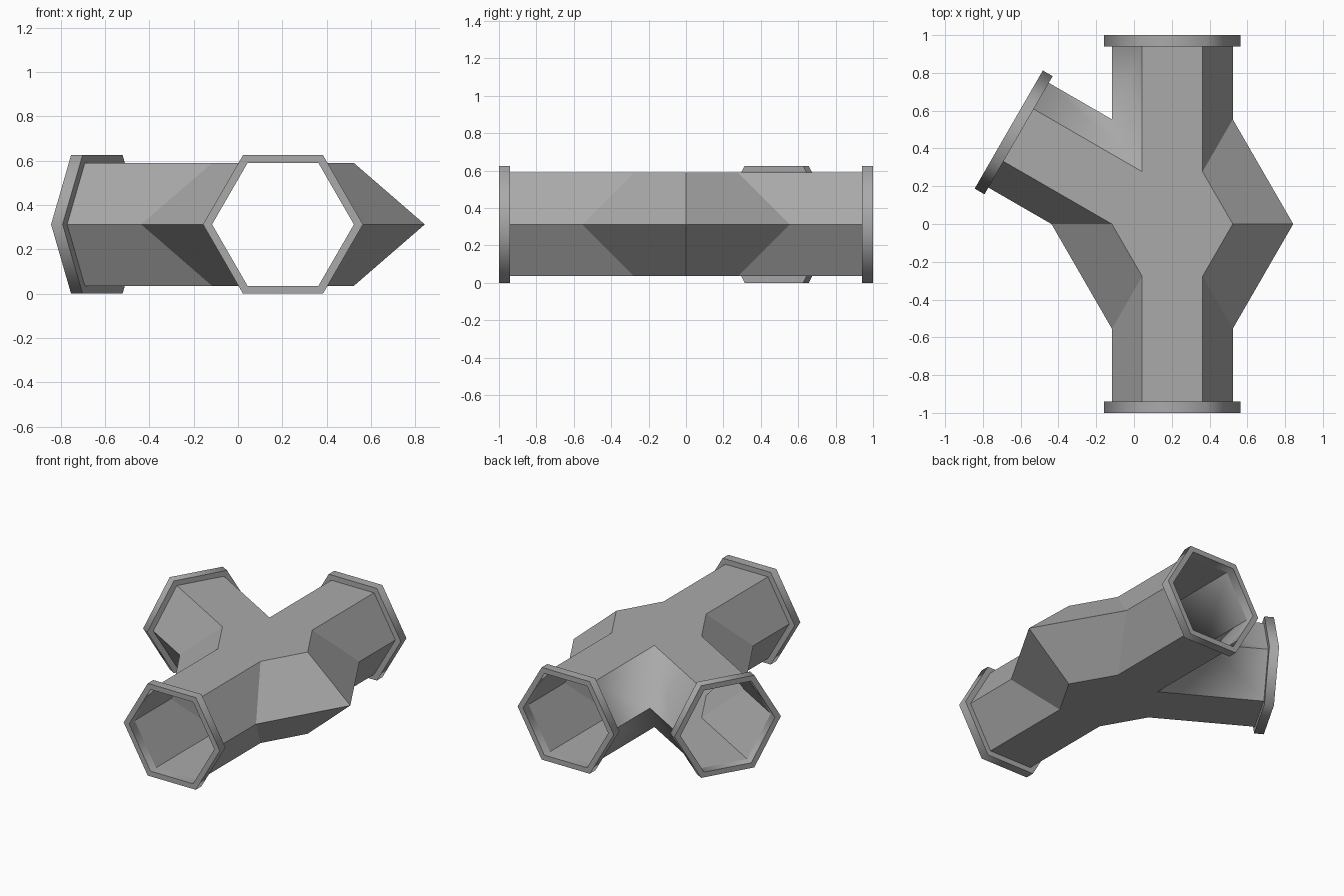
import bpy, bmesh
from math import radians, cos, sin
from mathutils import Vector

cube = bpy.data.objects.get("Cube")
if cube:
    bpy.data.objects.remove(cube, do_unlink=True)

R = 0.32                      # tube corner radius
APOTHEM = R * cos(radians(30))
RIM_R = 0.361                 # flange corner radius
RIM_BACK = 0.94               # where the flange begins along an arm
CENTRE = Vector((0.203, 0, RIM_R * cos(radians(30))))
OPEN_ARMS = (90, 150, 270)

grey = bpy.data.materials.new("grey")
grey.use_nodes = True
colour = (0.4, 0.4, 0.4, 1)
grey.diffuse_color = colour
grey.node_tree.nodes["Principled BSDF"].inputs["Base Color"].default_value = colour


def direction(deg):
    return Vector((cos(radians(deg)), sin(radians(deg)), 0))


def finish(name, bm):
    mesh = bpy.data.meshes.new(name)
    bm.to_mesh(mesh)
    bm.free()
    mesh.materials.append(grey)
    obj = bpy.data.objects.new(name, mesh)
    bpy.context.collection.objects.link(obj)
    return obj


def bridge(bm, a, b):
    n = len(a)
    return [bm.faces.new((a[i], a[(i + 1) % n], b[(i + 1) % n], b[i])) for i in range(n)]


# Pipe body: six-sided hub with open arms and closed sloping sides
bm = bmesh.new()
up = Vector((0, 0, APOTHEM))
top, mid, low = [], [], []
for k in range(6):
    d = direction(60 * k)
    top.append(bm.verts.new(CENTRE + d * R + up))
    mid.append(bm.verts.new(CENTRE + d * R * 2))
    low.append(bm.verts.new(CENTRE + d * R - up))
roof = bm.faces.new(top)
bm.faces.new(low[::-1])

for k in range(6):
    j = (k + 1) % 6
    angle = 60 * k + 30
    if angle in OPEN_ARMS:
        d = direction(angle)
        port = [top[k], mid[k], low[k], low[j], mid[j], top[j]]
        end = [bm.verts.new(v.co + d * (RIM_BACK - (v.co - CENTRE).dot(d))) for v in port]
        bridge(bm, port, end)
    else:
        bm.faces.new((top[k], mid[k], mid[j], top[j]))
        bm.faces.new((mid[k], low[k], low[j], mid[j]))

bmesh.ops.recalc_face_normals(bm, faces=bm.faces[:])
roof.normal_update()
if roof.normal.z < 0:
    bmesh.ops.reverse_faces(bm, faces=bm.faces[:])

# Creases are sharp except in the notch between the two neighbouring arms
notch = {top[2], mid[2], low[2]}
for f in bm.faces:
    f.smooth = True
for e in bm.edges:
    if len(e.link_faces) == 2 and e.calc_face_angle() > radians(20):
        e.smooth = set(e.verts) <= notch
finish("pipe_body", bm)


# Flange ring around each open end
def flange(name, deg):
    bm = bmesh.new()
    d = direction(deg)
    side = direction(deg + 90)

    def ring(radius, along):
        return [bm.verts.new(CENTRE + d * along + side * radius * cos(radians(60 * i))
                             + Vector((0, 0, radius * sin(radians(60 * i))))) for i in range(6)]

    loops = [ring(RIM_R, RIM_BACK), ring(RIM_R, 1), ring(R, 1), ring(R, RIM_BACK)]
    for i in range(4):
        bridge(bm, loops[i], loops[(i + 1) % 4])
    bmesh.ops.recalc_face_normals(bm, faces=bm.faces[:])
    for f in bm.faces:
        f.smooth = True
    for e in bm.edges:
        if e.calc_face_angle() > radians(75):
            e.smooth = False
    finish(name, bm)


for name, deg in zip(("back_flange", "side_flange", "front_flange"), OPEN_ARMS):
    flange(name, deg)
